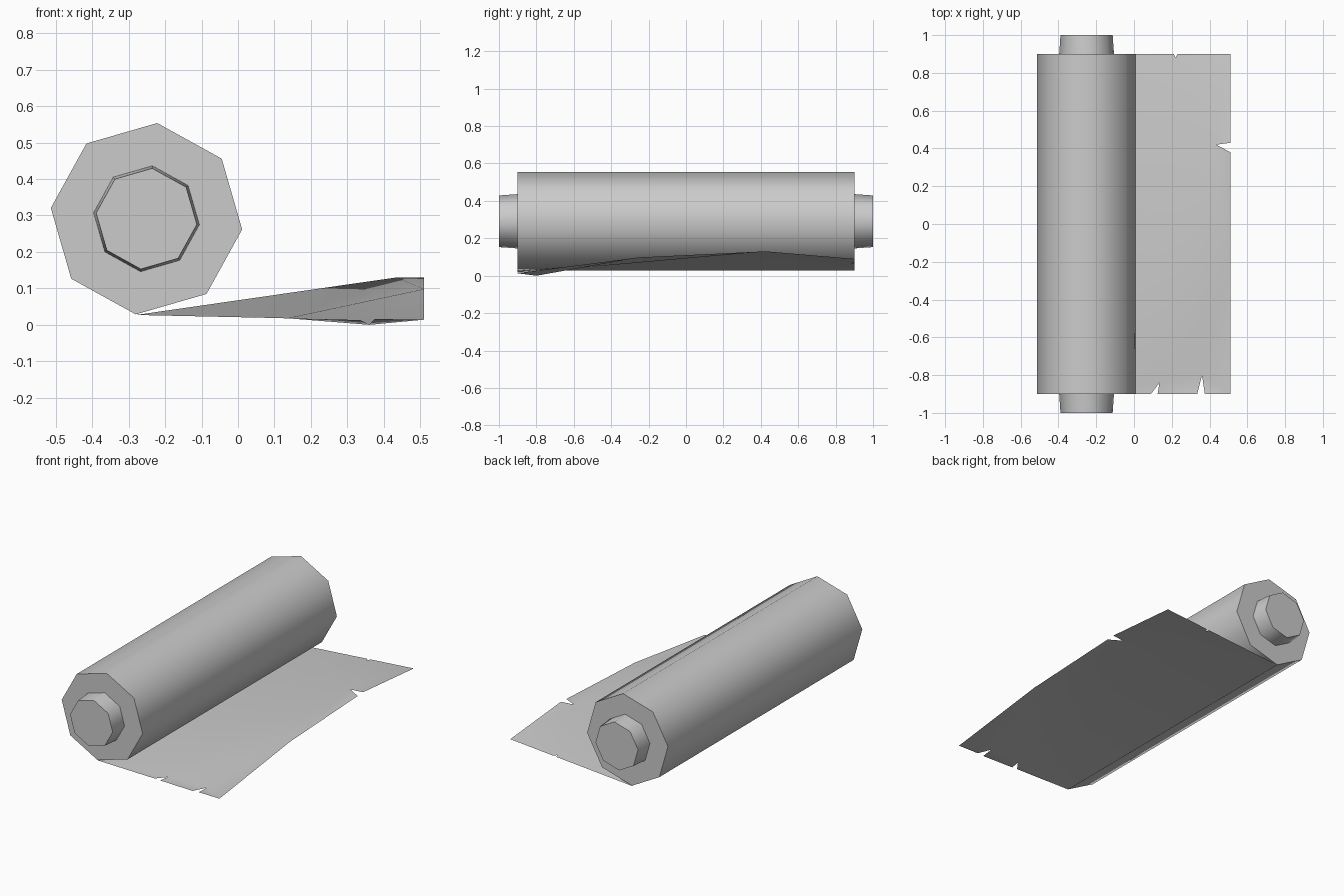
import bpy, bmesh, math
from mathutils import Vector, Matrix
from mathutils.geometry import delaunay_2d_cdt

cube = bpy.data.objects.get("Cube")
if cube:
    bpy.data.objects.remove(cube)

# One plain grey for the whole scroll
grey = bpy.data.materials.new("paper_grey")
grey.use_nodes = True
grey.diffuse_color = (0.6, 0.6, 0.6, 1)
grey.node_tree.nodes["Principled BSDF"].inputs["Base Color"].default_value = (0.6, 0.6, 0.6, 1)

AXIS = (-0.251, 0.291)


def add_object(name, bm):
    mesh = bpy.data.meshes.new(name)
    bm.to_mesh(mesh)
    bm.free()
    ob = bpy.data.objects.new(name, mesh)
    bpy.context.collection.objects.link(ob)
    mesh.materials.append(grey)
    bpy.ops.object.select_all(action='DESELECT')
    ob.select_set(True)
    bpy.context.view_layer.objects.active = ob
    bpy.ops.object.shade_smooth_by_angle(angle=math.radians(60))
    return ob


def octagon_prism(name, y0, y1, r0, r1):
    """Eight-sided bar along y, slightly turned, with radius r0 at y0 and r1 at y1."""
    bm = bmesh.new()
    rings = []
    for y, r in ((y0, r0), (y1, r1)):
        angles = [math.radians(-6.4 + 45 * i) for i in range(8)]
        rings.append([bm.verts.new((AXIS[0] + r * math.cos(a), y, AXIS[1] + r * math.sin(a)))
                      for a in angles])
    for i in range(8):
        j = (i + 1) % 8
        bm.faces.new((rings[0][i], rings[0][j], rings[1][j], rings[1][i]))
    for ring in rings:
        bm.faces.new(ring)
    bmesh.ops.recalc_face_normals(bm, faces=bm.faces)
    return add_object(name, bm)


# Rolled paper and the tapered rod ends
octagon_prism("paper_roll", -0.9, 0.9, 0.264, 0.264)
octagon_prism("rod_end_front", -1.0, -0.9, 0.139, 0.146)
octagon_prism("rod_end_back", 0.9, 1.0, 0.146, 0.139)

# Unrolled sheet: outline with torn notches, creased between a few corners
outline = [
    (-0.28, -0.9, 0.027), (0.09, -0.9, 0.02), (0.135, -0.84, 0.018), (0.125, -0.9, 0.018),
    (0.335, -0.9, 0.013), (0.36, -0.8, 0.0), (0.375, -0.9, 0.016), (0.51, -0.9, 0.014),
    (0.51, -0.25, 0.098), (0.51, 0.38, 0.127), (0.435, 0.42, 0.13), (0.51, 0.43, 0.13),
    (0.51, 0.9, 0.09), (0.23, 0.9, 0.068), (0.22, 0.88, 0.067), (0.21, 0.9, 0.066),
    (-0.28, 0.9, 0.027),
]
n = len(outline)
edges = [(i, (i + 1) % n) for i in range(n)]
edges += [(2, 8), (2, 10), (0, 10), (16, 10)]
points = [Vector(p[:2]) for p in outline]
verts, _, faces, source, _, _ = delaunay_2d_cdt(points, edges, [], 1, 1e-5)
bm = bmesh.new()
sheet = [bm.verts.new((v.x, v.y, outline[source[i][0]][2])) for i, v in enumerate(verts)]
for f in faces:
    bm.faces.new([sheet[i] for i in f])
for f in bm.faces:
    f.normal_update()
    if f.normal.z < 0:
        f.normal_flip()
add_object("unrolled_sheet", bm)
